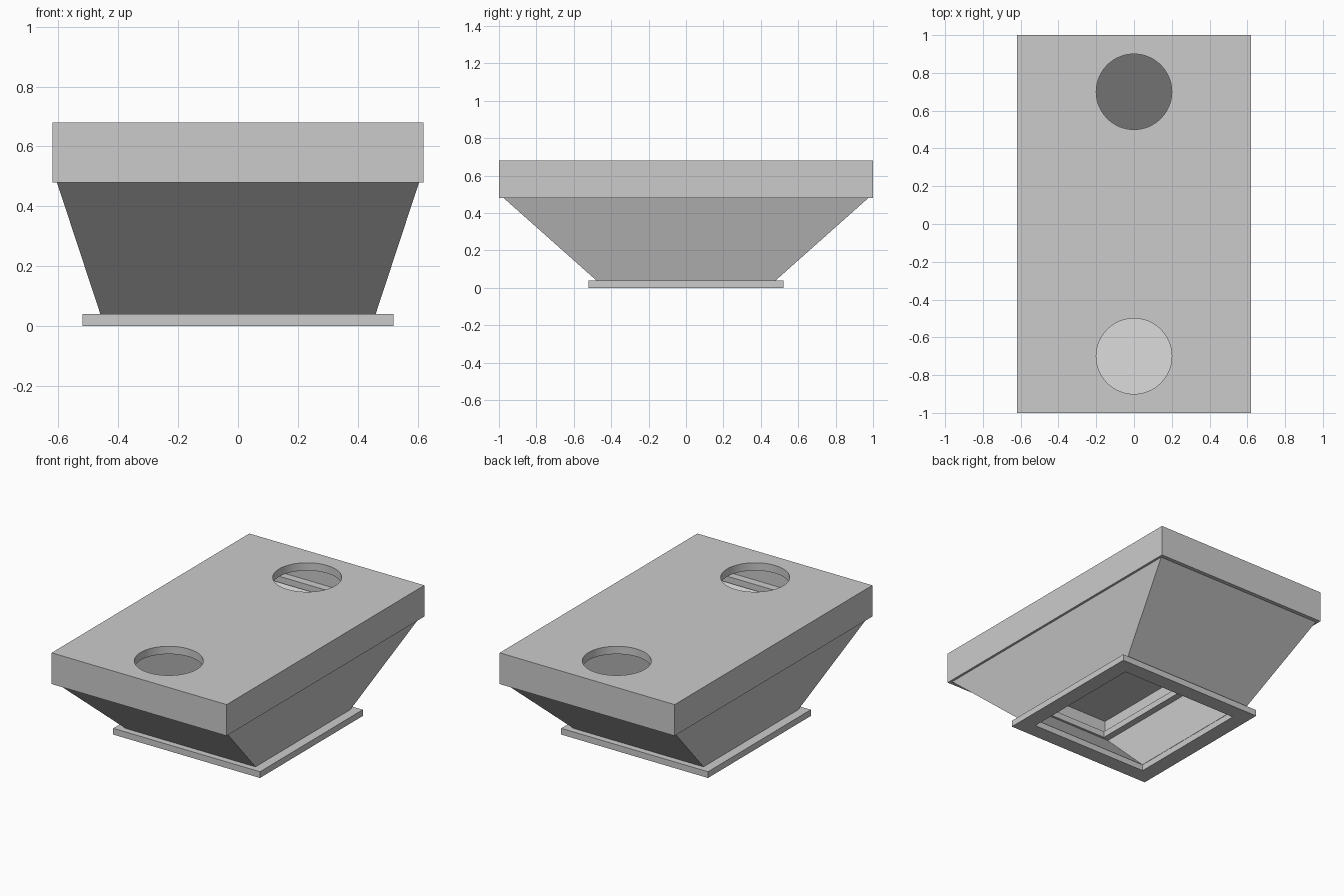
import bpy
import bmesh

if "Cube" in bpy.data.objects:
    bpy.data.objects.remove(bpy.data.objects["Cube"], do_unlink=True)

# One plain grey for the whole model
grey = bpy.data.materials.new("light grey")
grey.use_nodes = True
grey.diffuse_color = (0.6, 0.6, 0.6, 1)
grey.node_tree.nodes["Principled BSDF"].inputs["Base Color"].default_value = grey.diffuse_color


def loft(name, rects, closed=True):
    """Skin a chain of rectangles (half x, half y, z); cap or close the ends."""
    bm = bmesh.new()
    rings = [[bm.verts.new((sx * hx, sy * hy, z))
              for sx, sy in ((-1, -1), (1, -1), (1, 1), (-1, 1))]
             for hx, hy, z in rects]
    pairs = list(zip(rings, rings[1:]))
    if closed:
        pairs.append((rings[-1], rings[0]))
    else:
        bm.faces.new(rings[0])
        bm.faces.new(rings[-1])
    for a, b in pairs:
        for i in range(4):
            j = (i + 1) % 4
            bm.faces.new((a[i], a[j], b[j], b[i]))
    bmesh.ops.recalc_face_normals(bm, faces=bm.faces)
    mesh = bpy.data.meshes.new(name)
    bm.to_mesh(mesh)
    bm.free()
    mesh.materials.append(grey)
    obj = bpy.data.objects.new(name, mesh)
    bpy.context.collection.objects.link(obj)
    return obj


# Square flange around the outlet
loft("outlet_flange", [(0.52, 0.52, 0), (0.52, 0.52, 0.04),
                       (0.42, 0.42, 0.04), (0.42, 0.42, 0)])

# Thick sloping walls of the hopper
loft("hopper_walls", [(0.46, 0.48, 0.04), (0.605, 0.975, 0.48),
                      (0.563, 0.915, 0.48), (0.418, 0.42, 0.04)])

# Hollow lid with an inward rim around its lower opening
lid = loft("lid", [(0.57, 0.95, 0.63), (0.57, 0.95, 0.52), (0.52, 0.9, 0.52),
                   (0.52, 0.9, 0.48), (0.62, 1, 0.48), (0.62, 1, 0.68)], closed=False)

# Two round inlets cut through the lid top
for label, y in (("front", -0.7), ("back", 0.7)):
    bpy.ops.mesh.primitive_cylinder_add(vertices=64, radius=0.2, depth=0.16,
                                        location=(0, y, 0.66))
    cutter = bpy.context.object
    cutter.name = label + "_inlet_cutter"
    cutter.data.materials.append(grey)
    cutter.hide_render = True
    cutter.hide_set(True)
    cut = lid.modifiers.new(label + "_inlet", 'BOOLEAN')
    cut.operation = 'DIFFERENCE'
    cut.solver = 'EXACT'
    cut.object = cutter

# Smooth inlet rims, sharp box edges
bpy.ops.object.select_all(action='DESELECT')
lid.select_set(True)
bpy.context.view_layer.objects.active = lid
for mod in list(lid.modifiers):
    bpy.ops.object.modifier_apply(modifier=mod.name)
bpy.ops.object.shade_smooth_by_angle()
